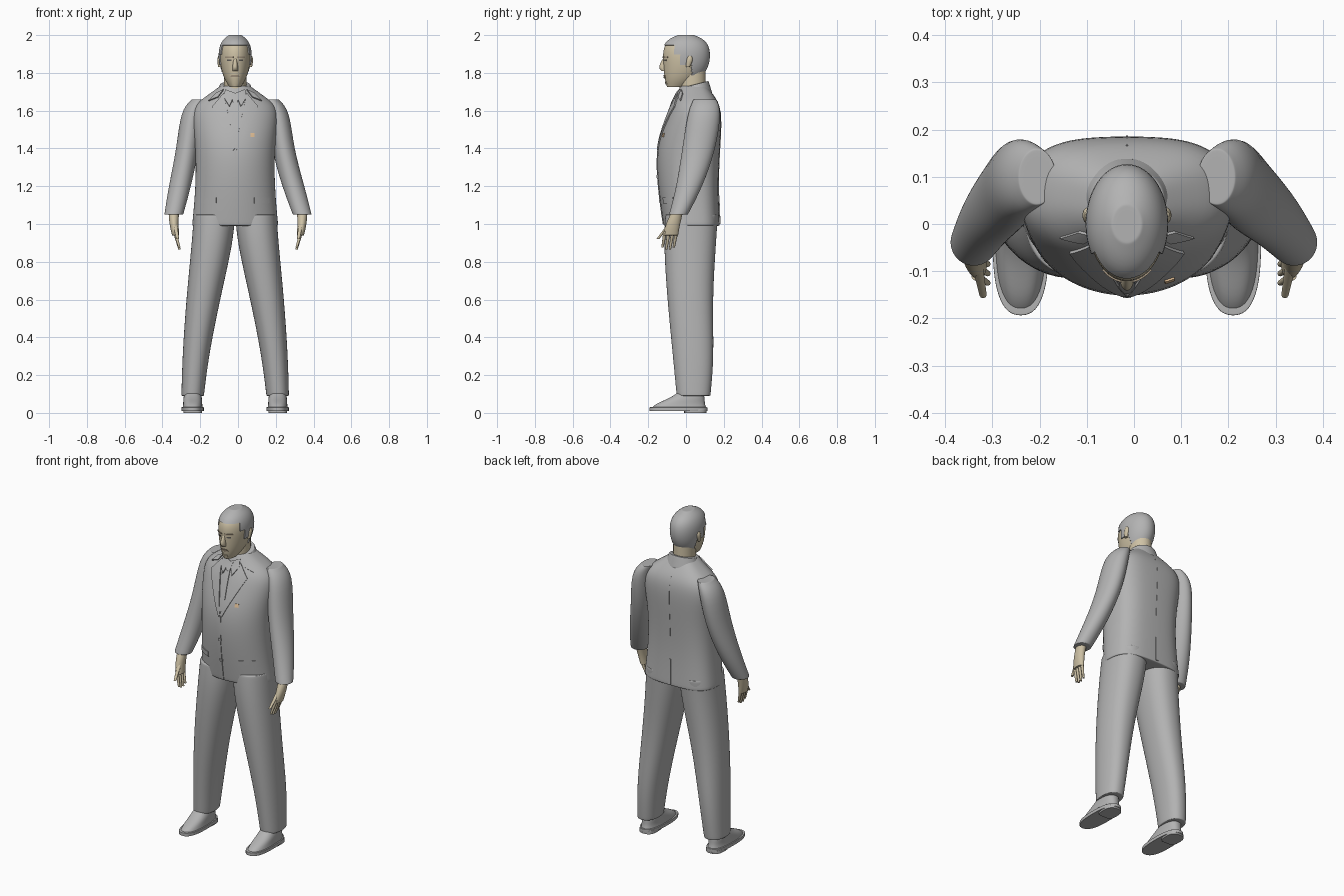
import bpy, bmesh, math
from mathutils import Vector
from mathutils.bvhtree import BVHTree

if "Cube" in bpy.data.objects:
    bpy.data.objects.remove(bpy.data.objects["Cube"])

AXIS = -.015  # centre line of the body
FOOT = .225   # distance of each foot from it
SIDES = (("left", 1), ("right", -1))


def material(name, *rgb):
    mat = bpy.data.materials.new(name)
    mat.use_nodes = True
    mat.diffuse_color = (*rgb, 1)
    shader = next(n for n in mat.node_tree.nodes if n.type == 'BSDF_PRINCIPLED')
    shader.inputs["Base Color"].default_value = mat.diffuse_color
    shader.inputs["Roughness"].default_value = .8
    return mat


GREY = material("cloth grey", .45, .45, .45)
SKIN = material("pale skin", .62, .54, .38)
BROWN = material("lip brown", .36, .29, .21)
DARK = material("eye dark", .12, .11, .1)
ORANGE = material("badge orange", .8, .55, .32)


def finish(name, bm, mat, modifier, **settings):
    """Turn a bmesh into an object with one modifier baked in and smooth shading."""
    bmesh.ops.recalc_face_normals(bm, faces=bm.faces)
    mesh = bpy.data.meshes.new(name)
    bm.to_mesh(mesh)
    bm.free()
    mesh.materials.append(mat)
    ob = bpy.data.objects.new(name, mesh)
    bpy.context.collection.objects.link(ob)
    mod = ob.modifiers.new(modifier.title(), modifier)
    for key, value in settings.items():
        setattr(mod, key, value)
    depsgraph = bpy.context.evaluated_depsgraph_get()
    baked = bpy.data.meshes.new_from_object(ob.evaluated_get(depsgraph))
    ob.modifiers.clear()
    ob.data = baked
    baked.shade_smooth()
    baked.set_sharp_from_angle(angle=math.radians(45))
    return ob


def power(value, exponent):
    return math.copysign(abs(value) ** exponent, value)


def mix(ring, other, t=.06):
    return [p + (q - p) * t for p, q in zip(ring, other)]


def close_end(end, neighbour):
    """Rings that keep the rim of an open end crisp."""
    z, cx, cy, rx, ry = end
    return [(z, cx, cy, rx * .9, ry * .9), end, mix(end, neighbour)]


def loft(name, rings, mat, axis=AXIS, side=1, sides=24, front=2, back=2, tilt=0):
    """Skin superellipse rings of (height, centre x, centre y, x radius, y radius)."""
    bottom, top = close_end(*rings[:2]), close_end(*rings[:-3:-1])
    bm = bmesh.new()
    loops = []
    for z, cx, cy, rx, ry in bottom + rings[1:-1] + top[::-1]:
        loop = []
        for i in range(sides):
            angle = math.tau * i / sides
            exponent = 2 / (front if math.sin(angle) < 0 else back)
            x = cx + rx * power(math.cos(angle), exponent)
            y = ry * power(math.sin(angle), exponent)
            loop.append(bm.verts.new((axis + side * x, cy + y, z + tilt * y)))
        loops.append(loop)
    for low, high in zip(loops, loops[1:]):
        for i in range(sides):
            bm.faces.new((low[i - 1], low[i], high[i], high[i - 1]))
    bm.faces.new(loops[0])
    bm.faces.new(loops[-1])
    return finish(name, bm, mat, 'SUBSURF', levels=2)


def surface(ob):
    mesh = ob.data
    return BVHTree.FromPolygons([v.co for v in mesh.vertices], [p.vertices[:] for p in mesh.polygons])


def patch(name, corners, target, mat, lift=.004, side=1, facing=1, cuts=8):
    """Thin plate laid on a surface; corners are (x from the centre line, height)."""
    a, b, c, d = (Vector((AXIS + side * x, z)) for x, z in corners)
    bm = bmesh.new()
    grid, y = [], 0
    for i in range(cuts + 1):
        row = []
        for j in range(cuts + 1):
            x, z = a.lerp(b, j / cuts).lerp(d.lerp(c, j / cuts), i / cuts)
            hit = target.ray_cast(Vector((x, -facing, z)), Vector((0, facing, 0)))[0]
            y = hit.y if hit else y
            row.append(bm.verts.new((x, y, z)))
        grid.append(row)
    for row, below in zip(grid, grid[1:]):
        for j in range(cuts):
            bm.faces.new((row[j], row[j + 1], below[j + 1], below[j]))
    return finish(name, bm, mat, 'SOLIDIFY', thickness=2 * lift, offset=0)


def trapezoid(x, top, bottom, width, taper=1):
    """Corners of an upright strip whose lower edge is scaled by taper."""
    foot = width * taper
    return [(x - width, top), (x + width, top), (x + foot, bottom), (x - foot, bottom)]


def digit(name, root, tip, radius, side):
    """Tapered finger; root and tip are (height, x, y)."""
    rings = []
    for t in (0, .5, 1):
        z, x, y = Vector(root).lerp(Vector(tip), t)
        r = radius * (1 - t * .4)
        rings.append((z, x, y, r, r))
    loft(name, rings, SKIN, axis=0, side=side, sides=8)


# Jacket
torso = surface(loft("jacket_body", [
    (.99, 0, .03, .23, .15), (1.2, 0, .01, .21, .16), (1.4, 0, .01, .21, .17),
    (1.55, 0, .04, .23, .15), (1.63, 0, .05, .22, .13), (1.68, 0, .05, .15, .1),
    (1.73, 0, .04, .08, .07)], GREY, back=3))
loft("jacket_collar", [(1.67, 0, .05, .11, .09), (1.74, 0, .05, .08, .07)], GREY, tilt=.25)
loft("shirt_collar", [(1.65, 0, .03, .07, .08), (1.73, 0, .03, .06, .07)], GREY, tilt=.3)

# Jacket front and back details
for label, s in SIDES:
    patch(label + "_lapel", [(.06, 1.69), (.12, 1.62), (.01, 1.39), (0, 1.4)], torso, GREY, .007, s)
    patch(label + "_collar_flap", [(.06, 1.71), (.1, 1.69), (.14, 1.65), (.09, 1.67)],
          torso, GREY, .007, s)
    patch(label + "_shirt_wing", [(0, 1.69), (.05, 1.71), (.06, 1.67), (.03, 1.62)],
          torso, GREY, .008, s)
    patch(label + "_pocket_flap", trapezoid(.14, 1.14, 1.11, .04), torso, GREY, side=s)
patch("tie_knot", trapezoid(0, 1.69, 1.64, .02, .6), torso, GREY, .009)
patch("tie_blade", trapezoid(0, 1.64, 1.42, .012, 1.6), torso, GREY, .005)
patch("front_overlap", trapezoid(0, 1.39, 1, .004), torso, GREY)
for label, height in (("upper", 1.26), ("lower", 1.13)):
    patch(label + "_button", trapezoid(0, height, height - .016, .008), torso, GREY, .007)
patch("breast_badge", trapezoid(.09, 1.48, 1.46, .01), torso, ORANGE)
patch("back_vent", trapezoid(0, 1.15, 1, .004, 2), torso, GREY, .005, facing=-1)
patch("back_seam", trapezoid(0, 1.65, 1.15, .002), torso, GREY, .002, facing=-1)

# Limbs
SLEEVE = [(1.05, .34, -.04, .05, .05), (1.2, .3, .02, .06, .07), (1.4, .25, .07, .06, .09),
          (1.6, .23, .1, .06, .09), (1.66, .19, .1, .04, .06)]
TROUSER = [(.09, FOOT, .04, .06, .09), (.3, .21, .04, .07, .11), (.6, .17, .02, .09, .12),
           (.9, .12, .02, .11, .14), (1.05, .11, .03, .11, .14)]
SHOE = [(.02, FOOT, -.04, .055, .15), (.05, FOOT, -.03, .05, .13),
        (.08, FOOT, .01, .05, .09), (.12, FOOT, .03, .04, .06)]
PALM = [(.94, .33, -.08, .02, .04), (1, .34, -.07, .025, .04), (1.08, .34, -.04, .03, .03)]

for label, s in SIDES:
    # the sleeve drifts from the body centre line at the shoulder to the world centre at the cuff
    sleeve = []
    for i, (z, x, y, rx, ry) in enumerate(SLEEVE):
        drift = max(0, 1 - i / 2) * AXIS
        sleeve.append((z, x - s * drift, y, rx, ry))
    loft(label + "_sleeve", sleeve, GREY, side=s)
    loft(label + "_trouser_leg", TROUSER, GREY, side=s, front=2.2, back=2.3)
    loft(label + "_shoe", SHOE, GREY, side=s, front=2.4, back=2.4)
    loft(label + "_sole", [(z, FOOT, -.04, .06, .155) for z in (.01, .03)], GREY,
         side=s, front=2.5, back=2.5)
    loft(label + "_heel", [(z, FOOT, .05, .05, .06) for z in (0, .02)], GREY,
         side=s, front=4, back=2.5)
    loft(label + "_palm", PALM, SKIN, axis=0, side=s, sides=12)
    for i, finger in enumerate(("index", "middle", "ring", "little")):
        y = .02 * i - .11
        reach = .86 + .01 * abs(i - 1.5)
        digit(label + "_" + finger + "_finger", (.96, .335, y), (reach, .31, y - .015), .011, s)
    digit(label + "_thumb", (1.02, .335, -.07), (.92, .32, -.15), .014, s)

# Neck and head
loft("neck", [(z, 0, .035, .06, .07) for z in (1.64, 1.82)], SKIN)
head = loft("head", [
    (1.725, 0, -.05, .03, .05), (1.77, 0, -.02, .06, .095), (1.84, 0, 0, .08, .12),
    (1.92, 0, 0, .085, .125), (1.97, 0, 0, .065, .1), (1.995, 0, 0, .03, .04)],
    SKIN, sides=32)

# Hair is a shell offset from the scalp, bounded by steps of (y, height)
HAIRLINE = [(-1, 1.94), (-.06, 1.9), (-.03, 1.85), (.03, 1.77)]
bm = bmesh.new()
bm.from_mesh(head.data)
bare = []
for face in bm.faces:
    middle = face.calc_center_median()
    if not any(middle.y > y and middle.z > z for y, z in HAIRLINE):
        bare.append(face)
bmesh.ops.delete(bm, geom=bare, context='FACES')
finish("hair", bm, GREY, 'SOLIDIFY', thickness=.006, offset=1)

# Face
skull = surface(head)
loft("nose", [(1.81, 0, -.11, .016, .02), (1.83, 0, -.12, .016, .03), (1.88, 0, -.11, .008, .01)],
     SKIN, sides=12)
patch("upper_lip", trapezoid(0, 1.79, 1.78, .016, 1.5), skull, BROWN)
patch("lower_lip", trapezoid(0, 1.78, 1.77, .02, .6), skull, SKIN, .005)
patch("chin", trapezoid(0, 1.755, 1.74, .016), skull, SKIN)
for label, s in SIDES:
    patch(label + "_eye", trapezoid(.03, 1.87, 1.863, .011), skull, DARK, .002, s)
    patch(label + "_brow", trapezoid(.03, 1.888, 1.88, .02), skull, BROWN, side=s)
    loft(label + "_ear", [(1.83, .08, .01, .01, .01), (1.87, .085, .02, .012, .02),
                          (1.89, .08, .02, .01, .01)], SKIN, side=s, sides=12)
